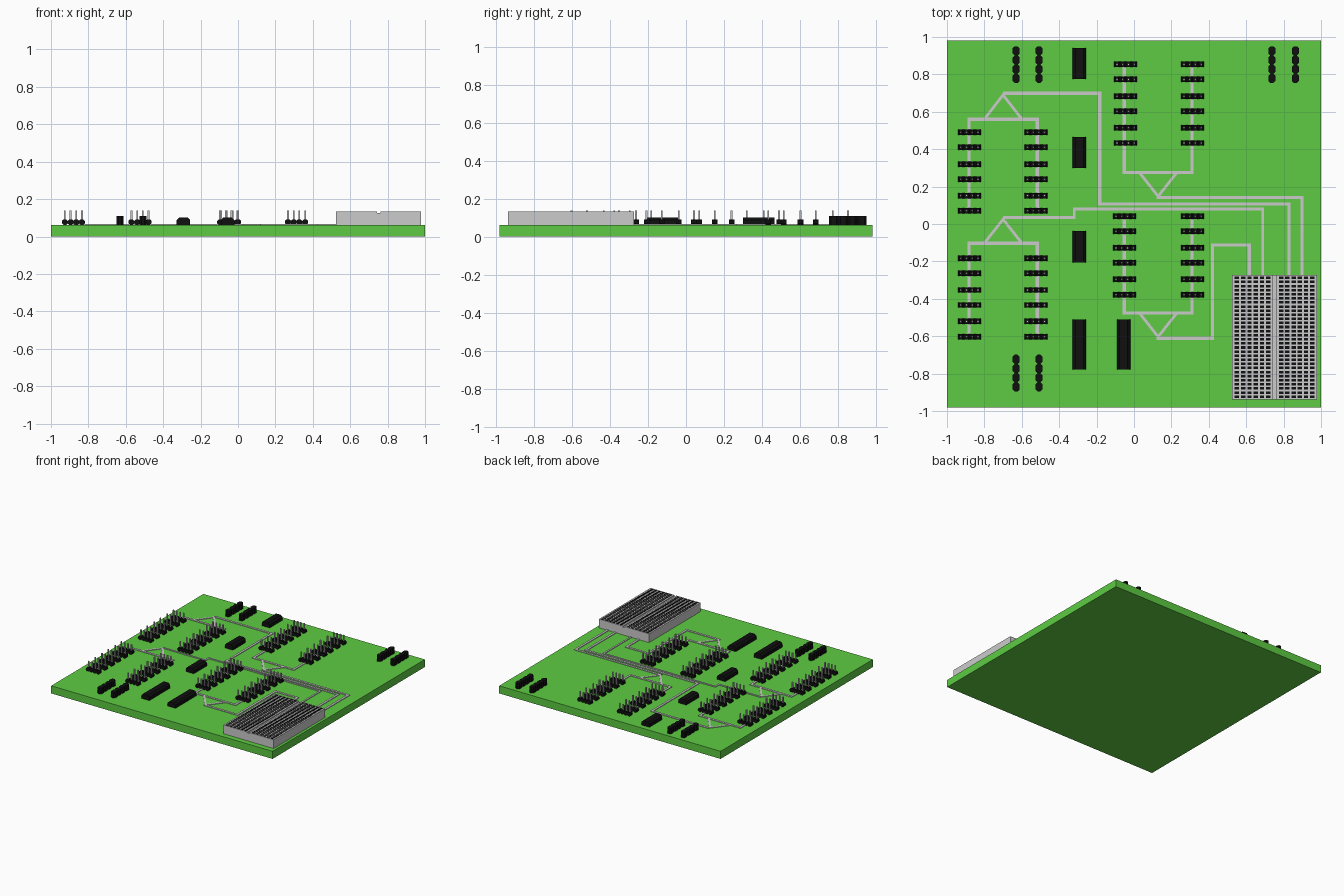
import bpy, bmesh
from mathutils import Vector

if "Cube" in bpy.data.objects:
    bpy.data.objects.remove(bpy.data.objects["Cube"])

TOP = 0.062  # board surface height


def material(name, rgb):
    m = bpy.data.materials.new(name)
    m.diffuse_color = (*rgb, 1)
    m.use_nodes = True
    m.node_tree.nodes["Principled BSDF"].inputs["Base Color"].default_value = m.diffuse_color
    return m


GREEN = material("board_green", (0.11, 0.6, 0.055))
BLACK = material("black_plastic", (0.005, 0.005, 0.005))


def prism(bm, ring, offset):
    """Closed solid from a 3D ring of points swept along offset."""
    a = [bm.verts.new(p) for p in ring]
    b = [bm.verts.new(Vector(p) + Vector(offset)) for p in ring]
    bm.faces.new(a)
    bm.faces.new(b[::-1])
    n = len(a)
    for i in range(n):
        j = (i + 1) % n
        bm.faces.new((a[i], a[j], b[j], b[i]))


def box(bm, x0, x1, y0, y1, z0, z1):
    prism(bm, [(x0, y0, z0), (x1, y0, z0), (x1, y1, z0), (x0, y1, z0)], (0, 0, z1 - z0))


def to_mesh(bm, name, *mats):
    bmesh.ops.recalc_face_normals(bm, faces=bm.faces[:])
    me = bpy.data.meshes.new(name)
    bm.to_mesh(me)
    bm.free()
    for m in mats:
        me.materials.append(m)
    return me


def place(name, me, loc=(0, 0, 0)):
    ob = bpy.data.objects.new(name, me)
    ob.location = loc
    bpy.context.collection.objects.link(ob)
    return ob


def bump_outline(n, pitch, h, c):
    """Row of n touching chamfered cells, centred on u, v from 0 to h."""
    u0 = -n * pitch / 2
    low = [(u0, c)]
    for i in range(n):
        a = u0 + i * pitch
        low += [(a + c, 0), (a + pitch - c, 0), (a + pitch, c)]
    # upper side mirrors the lower one, both ends keep a flat face
    return low + [(u, h - v) for u, v in reversed(low)]


# Board
bm = bmesh.new()
box(bm, -1, 1, -0.982, 0.982, 0, TOP)
place("board", to_mesh(bm, "board", GREEN))

# Pin header: four chamfered cells with a thin pin in each
bm = bmesh.new()
prism(bm, [(u, -0.0145, v) for u, v in bump_outline(4, 0.0305, 0.03, 0.008)], (0, 0.029, 0))
header = to_mesh(bm, "header", BLACK)
bm = bmesh.new()
for i in range(4):
    x = (i - 1.5) * 0.0305
    box(bm, x - 0.0045, x + 0.0045, -0.0045, 0.0045, 0, 0.077)
pins = to_mesh(bm, "header_pins")

ROWS = [0, 0.08, 0.17, 0.25, 0.338, 0.42]
BANKS = [(-0.88, -0.524, 0.49), (-0.88, -0.524, -0.183),
         (-0.045, 0.313, 0.853), (-0.05, 0.313, 0.042)]
for xa, xb, y in BANKS:
    for x in (xa, xb):
        for dy in ROWS:
            place("header", header, (x, y - dy, TOP))
            place("header_pins", pins, (x, y - dy, TOP))

# Upright sockets: four octagonal cells in a row along y
bm = bmesh.new()
prism(bm, [(v - 0.0185, u, 0) for u, v in bump_outline(4, 0.049, 0.037, 0.0105)], (0, 0, 0.047))
socket = to_mesh(bm, "socket", BLACK)
for x, y in [(-0.63, 0.852), (-0.508, 0.852), (0.737, 0.852), (0.863, 0.852),
             (-0.63, -0.797), (-0.508, -0.797)]:
    place("socket", socket, (x, y, TOP))

# Chips: bars with chamfered long top edges
CHIPS = [(-0.292, 0.775, 0.94), (-0.292, 0.3, 0.465), (-0.292, -0.205, -0.037),
         (-0.292, -0.778, -0.51), (-0.056, -0.778, -0.51)]
for x, y0, y1 in CHIPS:
    bm = bmesh.new()
    prof = [(-0.036, 0), (0.036, 0), (0.036, 0.026), (0.022, 0.04), (-0.022, 0.04), (-0.036, 0.026)]
    prism(bm, [(x + u, y0, TOP + v) for u, v in prof], (0, y1 - y0, 0))
    place("chip", to_mesh(bm, "chip", BLACK))


# Traces: flat mitred ribbons on the board
def trace(name, pts, w=0.018, h=0.005):
    p = [Vector(q) for q in pts]
    nor = []
    for a, b in zip(p, p[1:]):
        d = (b - a).normalized()
        nor.append(Vector((-d.y, d.x)))
    off = [nor[0]]
    for a, b in zip(nor, nor[1:]):
        off.append((a + b) / (1 + a.dot(b)))
    off.append(nor[-1])
    left = [q + o * w / 2 for q, o in zip(p, off)]
    right = [q - o * w / 2 for q, o in zip(p, off)]
    bm = bmesh.new()
    prism(bm, [(q.x, q.y, TOP) for q in left + right[::-1]], (0, 0, h))
    place(name, to_mesh(bm, name))


# bank trace: x left, x right, far end y, cross bar y, triangle tip y
for xa, xb, ye, yb, yt in [(-0.882, -0.518, 0.07, 0.561, 0.69),
                           (-0.882, -0.518, -0.603, -0.102, 0.025),
                           (-0.052, 0.31, 0.853, 0.275, 0.148),
                           (-0.052, 0.31, 0.042, -0.476, -0.603)]:
    xm = (xa + xb) / 2
    trace("bank_trace", [(xa, ye), (xa, yb), (xb, yb), (xb, ye)])
    trace("triangle_trace", [(xm - 0.1, yb), (xm, yt), (xm + 0.1, yb)], 0.015, 0.0046)

END = -0.28
trace("feed_trace", [(-0.7, 0.7), (-0.183, 0.7), (-0.183, 0.107), (0.829, 0.107), (0.829, END)])
trace("feed_trace", [(-0.7, 0.035), (-0.32, 0.035), (-0.32, 0.08), (0.688, 0.08), (0.688, END)], 0.014)
trace("feed_trace", [(0.12, 0.142), (0.898, 0.142), (0.898, END)])
trace("feed_trace", [(0.12, -0.61), (0.42, -0.61), (0.42, -0.112), (0.616, -0.112), (0.616, END)])

# Socket block: base plus two perforated halves with a groove between
X0, X1, Y0, Y1, ZB, ZT = 0.525, 0.978, -0.938, -0.273, 0.125, 0.134
COLS, LINES, HW, HH = 6, 30, 0.023, 0.0135


def cuts(a, b, n, size, margin):
    step = (b - a - 2 * margin) / n
    out = [a]
    for i in range(n):
        c = a + margin + (i + 0.5) * step
        out += [c - size / 2, c + size / 2]
    return out + [b]


bm = bmesh.new()
box(bm, X0, X1, Y0, Y1, TOP, ZB)
place("socket_block_base", to_mesh(bm, "socket_block_base"))

for a, b in [(X0, 0.743), (0.762, X1)]:
    xs, ys = cuts(a, b, COLS, HW, 0.008), cuts(Y0, Y1, LINES, HH, 0.004)
    bm = bmesh.new()
    grid = [[bm.verts.new((x, y, ZT)) for y in ys] for x in xs]
    for i in range(len(xs) - 1):
        for j in range(len(ys) - 1):
            q = [grid[i][j], grid[i + 1][j], grid[i + 1][j + 1], grid[i][j + 1]]
            if i % 2 and j % 2:
                # blind dark hole
                low = [bm.verts.new((v.co.x, v.co.y, ZB + 0.001)) for v in q]
                faces = [bm.faces.new(low)]
                faces += [bm.faces.new((q[k], low[k], low[(k + 1) % 4], q[(k + 1) % 4]))
                          for k in range(4)]
                for f in faces:
                    f.material_index = 1
            else:
                bm.faces.new(q)
    # outer walls follow the grid border down to the base
    border = [e for e in bm.edges if e.is_boundary]
    walls = bmesh.ops.extrude_edge_only(bm, edges=border)["geom"]
    for v in walls:
        if isinstance(v, bmesh.types.BMVert):
            v.co.z = ZB
    grey = material("socket_grey", (0.8, 0.8, 0.8))
    place("socket_block_half", to_mesh(bm, "socket_block_half", grey, BLACK))
